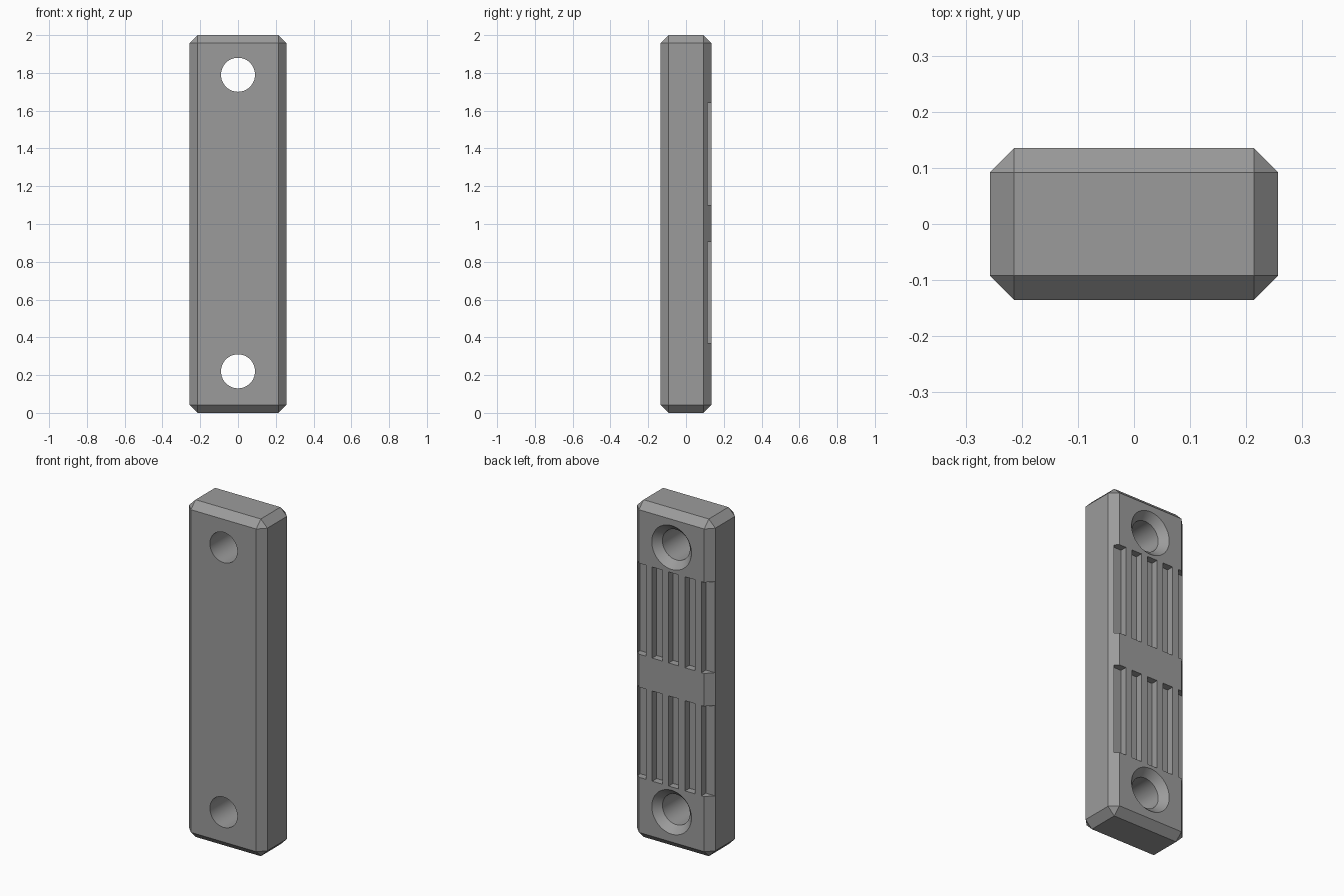
import bpy, bmesh, math
from mathutils import Matrix

if "Cube" in bpy.data.objects:
    bpy.data.objects.remove(bpy.data.objects["Cube"])

W, D, H, C = 0.514, 0.27, 2.0, 0.043   # block size and chamfer
BACK = D / 2

grey = bpy.data.materials.new("mid_grey")
grey.diffuse_color = (0.33, 0.33, 0.33, 1)
grey.use_nodes = True
grey.node_tree.nodes["Principled BSDF"].inputs["Base Color"].default_value = grey.diffuse_color


def make_object(name, bm):
    bmesh.ops.recalc_face_normals(bm, faces=bm.faces)
    mesh = bpy.data.meshes.new(name)
    bm.to_mesh(mesh)
    bm.free()
    obj = bpy.data.objects.new(name, mesh)
    bpy.context.collection.objects.link(obj)
    mesh.materials.append(grey)
    return obj


def add_box(bm, x0, x1, y0, y1, z0, z1):
    m = Matrix.Translation(((x0 + x1) / 2, (y0 + y1) / 2, (z0 + z1) / 2))
    m = m @ Matrix.Diagonal((x1 - x0, y1 - y0, z1 - z0, 1))
    bmesh.ops.create_cube(bm, size=1, matrix=m)


def add_lathe(bm, profile, z, sides=64):
    """Closed solid turned around the y axis from (radius, y) pairs."""
    rings = [[bm.verts.new((r * math.cos(2 * math.pi * i / sides), y,
                            z + r * math.sin(2 * math.pi * i / sides)))
              for i in range(sides)] for r, y in profile]
    for a, b in zip(rings, rings[1:]):
        for i in range(sides):
            j = (i + 1) % sides
            bm.faces.new((a[i], a[j], b[j], b[i]))
    bm.faces.new(rings[0])
    bm.faces.new(rings[-1])


# Chamfered block
bm = bmesh.new()
add_box(bm, -W / 2, W / 2, -D / 2, D / 2, 0, H)
bmesh.ops.bevel(bm, geom=bm.edges[:], offset=C, segments=1,
                affect='EDGES', clamp_overlap=True)
block = make_object("mounting_block", bm)

# Through holes with countersinks on the back
bm = bmesh.new()
for z in (0.22, 1.79):
    add_lathe(bm, [(0.09, -0.2), (0.09, BACK - 0.043),
                   (0.13, BACK), (0.13, 0.2)], z)
hole_cutter = make_object("hole_cutter", bm)

# Two rows of grip slots in the back
bm = bmesh.new()
for z0, z1 in ((0.37, 0.905), (1.10, 1.64)):
    for i in range(5):
        x = -0.229 + 0.1077 * i
        add_box(bm, x - 0.033, x + 0.033, BACK - 0.041, 0.2, z0, z1)
slot_cutter = make_object("slot_cutter", bm)

# Cut the block
bpy.context.view_layer.objects.active = block
block.select_set(True)
for cutter in (hole_cutter, slot_cutter):
    mod = block.modifiers.new(cutter.name, 'BOOLEAN')
    mod.operation = 'DIFFERENCE'
    mod.solver = 'EXACT'
    mod.object = cutter
    bpy.ops.object.modifier_apply(modifier=mod.name)
    bpy.data.objects.remove(cutter)

bpy.ops.object.shade_smooth_by_angle(angle=math.radians(20))
